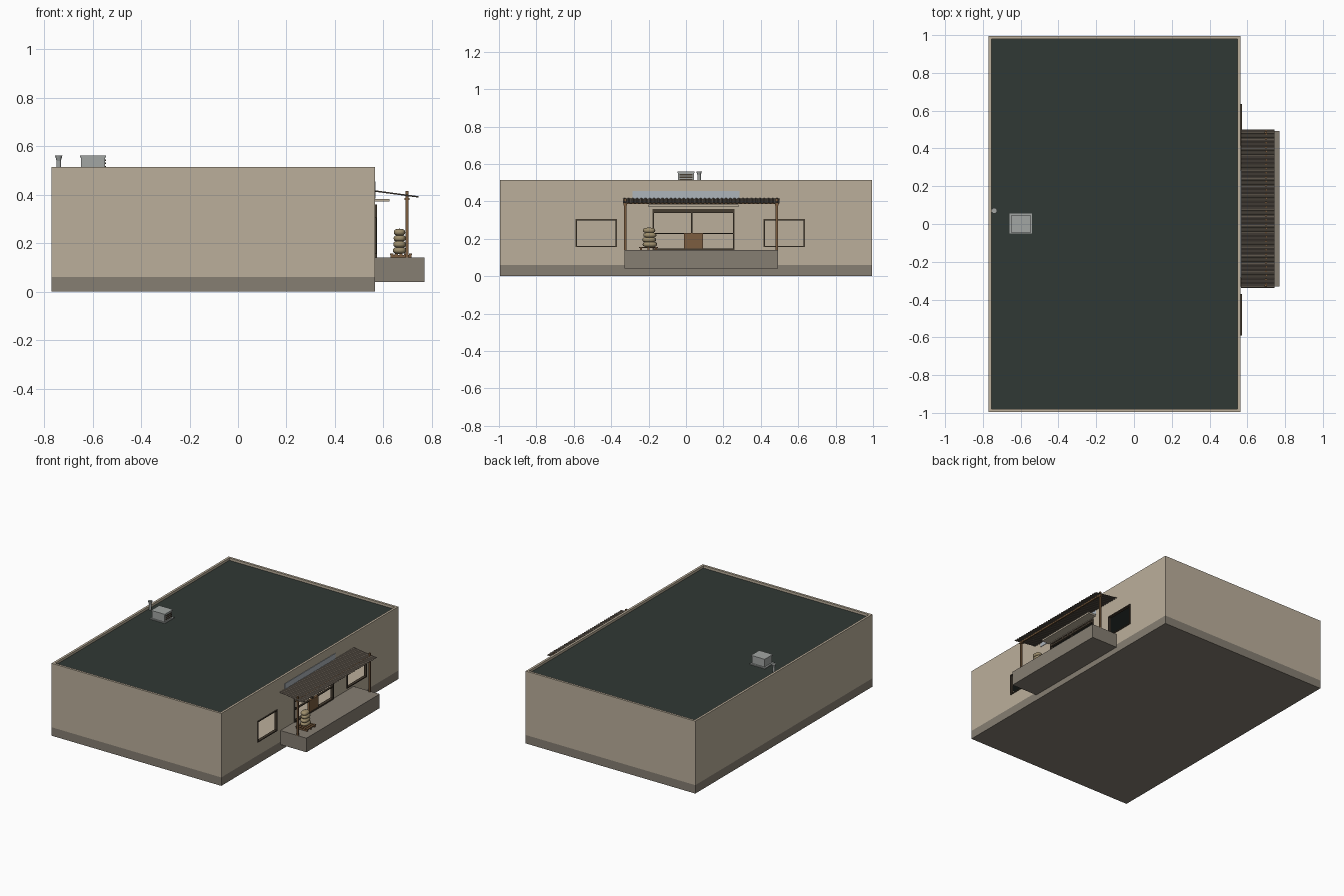
import bpy, bmesh, math
from mathutils import Vector

if "Cube" in bpy.data.objects:
    bpy.data.objects.remove(bpy.data.objects["Cube"])


def mat(name, r, g, b):
    m = bpy.data.materials.new(name)
    m.diffuse_color = (r, g, b, 1)
    m.use_nodes = True
    m.node_tree.nodes["Principled BSDF"].inputs["Base Color"].default_value = m.diffuse_color
    return m


BEIGE = mat("plaster", 0.50, 0.43, 0.33)
STONE = mat("stone", 0.24, 0.21, 0.17)
ROOF = mat("roofing", 0.03, 0.04, 0.035)
DARK = mat("dark_wood", 0.06, 0.045, 0.03)
WOOD = mat("wood", 0.20, 0.11, 0.05)
METAL = mat("metal", 0.36, 0.38, 0.37)
PALE = mat("pale_panel", 0.42, 0.46, 0.50)
SACK = mat("sacking", 0.34, 0.27, 0.15)
TIN = mat("canopy_tin", 0.17, 0.14, 0.11)


def finish(name, bm, m):
    me = bpy.data.meshes.new(name)
    bmesh.ops.recalc_face_normals(bm, faces=bm.faces)
    bm.to_mesh(me)
    bm.free()
    ob = bpy.data.objects.new(name, me)
    bpy.context.collection.objects.link(ob)
    if m:
        me.materials.append(m)
    return ob


def box(name, x, y, z, m=None):
    """Box from (min, max) ranges."""
    bm = bmesh.new()
    bmesh.ops.create_cube(bm, size=1)
    for v in bm.verts:
        v.co = Vector([r[0] + (c + 0.5) * (r[1] - r[0]) for c, r in zip(v.co, (x, y, z))])
    return finish(name, bm, m)


def cone(name, loc, r1, r2, h, m, seg=12):
    bm = bmesh.new()
    bmesh.ops.create_cone(bm, cap_ends=True, segments=seg, radius1=r1, radius2=r2, depth=h)
    bmesh.ops.translate(bm, verts=bm.verts, vec=(loc[0], loc[1], loc[2] + h / 2))
    return finish(name, bm, m)


def frame(name, y, z, x, t, m):
    """Rectangular frame lying in the right-hand wall."""
    box(name + "_sill", x, y, (z[0], z[0] + t), m)
    box(name + "_head", x, y, (z[1] - t, z[1]), m)
    for i, a in enumerate((y[0], y[1] - t)):
        box(f"{name}_jamb_{i}", x, (a, a + t), (z[0] + t, z[1] - t), m)


X0, X1, WX = -0.77, 0.565, 0.016
WINDOWS = [(-0.59, -0.37), (0.415, 0.635)]
SHOP = (-0.18, 0.26)

# Hollow walls with parapet and openings
box("plinth", (X0, X1), (-0.995, 0.995), (0, 0.06), STONE)
walls = box("walls", (X0, X1), (-0.995, 0.995), (0.06, 0.515), BEIGE)
cutters = [box("cut_inside", (X0 + WX, X1 - WX), (-0.979, 0.979), (0.13, 0.7))]
for y in WINDOWS:
    cutters.append(box("cut_window", (0.5, 0.6), y, (0.155, 0.305)))
cutters.append(box("cut_shop", (0.5, 0.6), SHOP, (0.14, 0.36)))
bpy.context.view_layer.objects.active = walls
for c in cutters:
    c.hide_render = True
    md = walls.modifiers.new("cut", 'BOOLEAN')
    md.operation, md.solver, md.object = 'DIFFERENCE', 'EXACT', c
    bpy.ops.object.modifier_apply(modifier=md.name)
    bpy.data.objects.remove(c)

# Flat roof, vent unit and flue
box("roof", (X0 + WX, X1 - WX), (-0.979, 0.979), (0.487, 0.498), ROOF)
box("vent_flange", (-0.66, -0.54), (-0.05, 0.055), (0.498, 0.504), METAL)
box("vent_unit", (-0.648, -0.548), (-0.042, 0.042), (0.504, 0.553), METAL)
box("vent_lid", (-0.652, -0.544), (-0.046, 0.046), (0.553, 0.561), METAL)
for i in range(3):
    z = 0.513 + i * 0.013
    box(f"vent_louvre_{i}", (-0.548, -0.545), (-0.034, 0.034), (z, z + 0.006), DARK)
cone("flue_pipe", (-0.74, 0.07, 0.498), 0.009, 0.009, 0.045, METAL)
cone("flue_cap", (-0.74, 0.07, 0.54), 0.009, 0.015, 0.021, METAL)

# Window frames
for i, y in enumerate(WINDOWS):
    frame(f"window_{i}", y, (0.155, 0.305), (0.551, 0.571), 0.007, DARK)

# Shop front: frame, mullion, rails and low door
frame("shop_frame", SHOP, (0.14, 0.36), (0.551, 0.573), 0.009, DARK)
box("shop_transom", (0.555, 0.571), (-0.171, 0.251), (0.339, 0.351), DARK)
box("shop_mullion", (0.555, 0.569), (0.027, 0.034), (0.23, 0.34), DARK)
for i, y in enumerate([(-0.171, -0.01), (0.09, 0.251)]):
    box(f"shop_rail_{i}", (0.555, 0.569), y, (0.225, 0.232), DARK)
box("shop_door", (0.553, 0.570), (-0.01, 0.09), (0.14, 0.23), WOOD)
box("shop_hood", (X1, 0.625), (-0.20, 0.28), (0.371, 0.383), BEIGE)
box("wall_panel", (X1, 0.568), (-0.285, 0.285), (0.385, 0.455), PALE)

# Porch slab
box("porch", (X1, 0.77), (-0.33, 0.493), (0.04, 0.14), STONE)

# Canopy posts, beam and corrugated sheet
for i, y in enumerate((-0.325, 0.485)):
    box(f"post_{i}", (0.692, 0.704), (y - 0.006, y + 0.006), (0.14, 0.415), WOOD)
    box(f"post_cap_{i}", (0.688, 0.708), (y - 0.01, y + 0.01), (0.378, 0.386), WOOD)
box("canopy_beam", (0.693, 0.703), (-0.335, 0.497), (0.385, 0.397), WOOD)
bm = bmesh.new()
n = 37 * 4
prev = None
for k in range(n + 1):
    y = -0.338 + 0.838 * k / n
    dz = 0.004 * (0, 1, 1, 0)[k % 4]
    pair = [bm.verts.new((0.566, y, 0.414 + dz)), bm.verts.new((0.745, y, 0.390 + dz))]
    if prev:
        bm.faces.new((prev[0], prev[1], pair[1], pair[0]))
    prev = pair
sheet = finish("canopy_sheet", bm, TIN)
sheet.modifiers.new("thick", 'SOLIDIFY').thickness = 0.002

# Slatted pallet
for i in range(5):
    x = 0.627 + i * 0.0195
    box(f"pallet_slat_{i}", (x, x + 0.014), (-0.25, -0.15), (0.151, 0.157), WOOD)
for i, y in enumerate((-0.245, -0.205, -0.165)):
    box(f"pallet_runner_{i}", (0.63, 0.717), (y, y + 0.01), (0.14, 0.151), WOOD)

# Stack of sacks
for i in range(4):
    bm = bmesh.new()
    bmesh.ops.create_uvsphere(bm, u_segments=14, v_segments=8, radius=1)
    s = 1 - 0.05 * i
    for v in bm.verts:
        p = [math.copysign(abs(c) ** 0.75, c) for c in v.co]
        v.co = (0.667 + p[0] * 0.028 * s, -0.195 + p[1] * 0.039 * s + 0.002 * (-1) ** i,
                0.170 + i * 0.025 + p[2] * 0.0145)
    for f in bm.faces:
        f.smooth = True
    finish(f"sack_{i}", bm, SACK)
